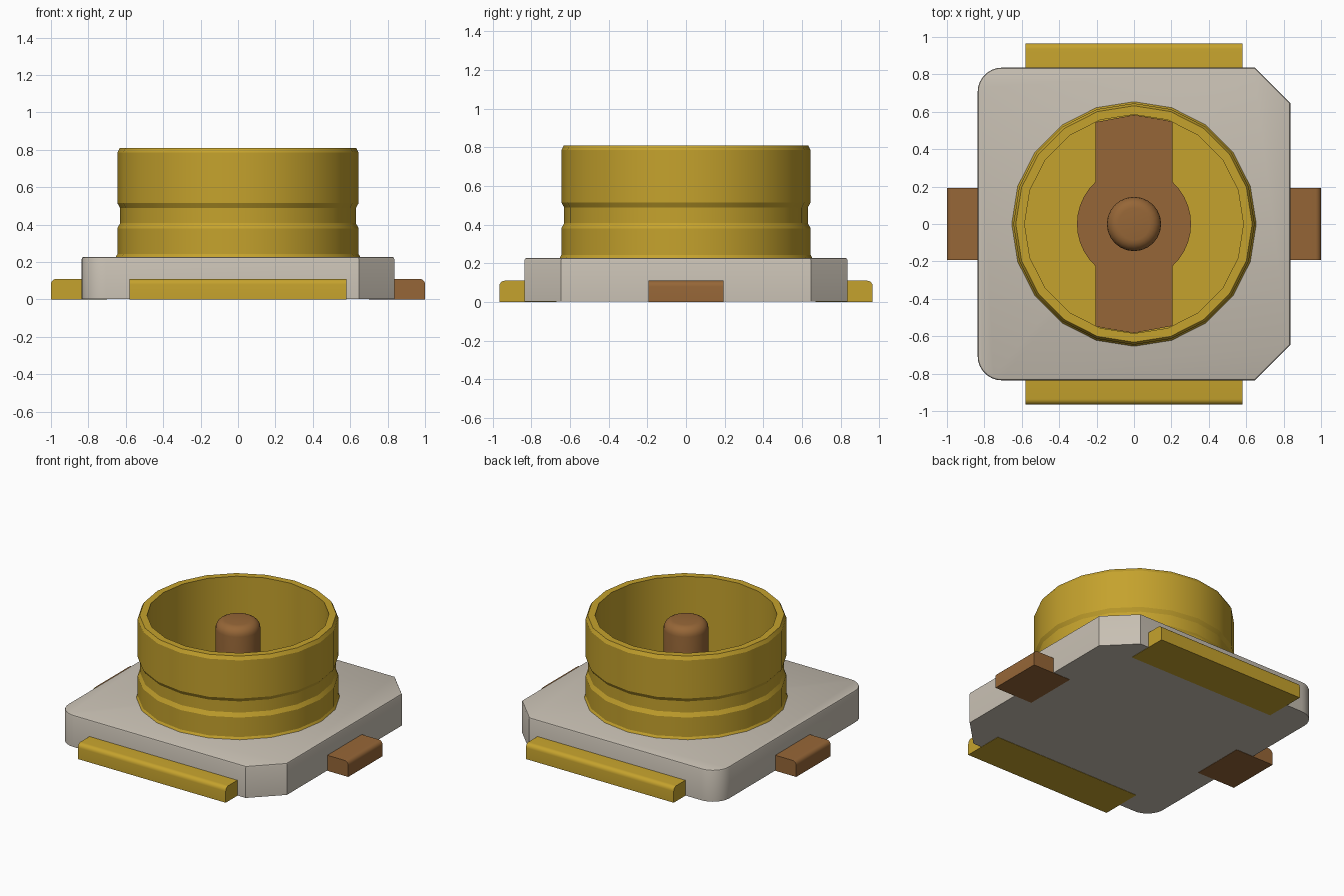
import bpy, bmesh, math
from mathutils import Matrix, Vector

cube = bpy.data.objects.get("Cube")
if cube:
    bpy.data.objects.remove(cube, do_unlink=True)


def material(name, rgb):
    m = bpy.data.materials.new(name)
    m.use_nodes = True
    m.diffuse_color = (*rgb, 1)
    bsdf = next(n for n in m.node_tree.nodes if n.type == 'BSDF_PRINCIPLED')
    bsdf.inputs["Base Color"].default_value = (*rgb, 1)
    return m


GOLD = material("gold", (0.558, 0.362, 0.026))
BRONZE = material("bronze brown", (0.305, 0.133, 0.038))
CREAM = material("warm grey plastic", (0.578, 0.527, 0.451))


def finish(name, bm, *mats, angle=35):
    bmesh.ops.recalc_face_normals(bm, faces=bm.faces)
    mesh = bpy.data.meshes.new(name)
    bm.to_mesh(mesh)
    bm.free()
    ob = bpy.data.objects.new(name, mesh)
    bpy.context.collection.objects.link(ob)
    for m in mats:
        mesh.materials.append(m)
    bpy.ops.object.select_all(action='DESELECT')
    ob.select_set(True)
    bpy.context.view_layer.objects.active = ob
    bpy.ops.object.shade_smooth_by_angle(angle=math.radians(angle))
    return ob


def prism(points, direction):
    """Closed outline extruded along a direction."""
    bm = bmesh.new()
    face = bm.faces.new([bm.verts.new(p) for p in points])
    out = bmesh.ops.extrude_face_region(bm, geom=[face], use_keep_orig=True)
    moved = [v for v in out["geom"] if isinstance(v, bmesh.types.BMVert)]
    bmesh.ops.translate(bm, verts=moved, vec=direction)
    return bm


def lathe(name, profile, sides, mat, angle=35):
    """Profile of (radius, height) pairs spun about z."""
    bm = bmesh.new()
    vs = [bm.verts.new((r, 0, z)) for r, z in profile]
    edges = [bm.edges.new(pair) for pair in zip(vs, vs[1:])]
    bmesh.ops.spin(bm, geom=vs + edges, cent=(0, 0, 0), axis=(0, 0, 1),
                   angle=2 * math.pi, steps=sides)
    bmesh.ops.remove_doubles(bm, verts=bm.verts, dist=1e-4)
    return finish(name, bm, mat, angle=angle)


def arc(cx, cy, r, a0, a1, n):
    return [(cx + r * math.cos(math.radians(a0 + (a1 - a0) * i / n)),
             cy + r * math.sin(math.radians(a0 + (a1 - a0) * i / n)))
            for i in range(n + 1)]


# Plastic base: two chamfered corners, two rounded corners, softened top rim
S, CH, R, TOP = 0.836, 0.19, 0.13, 0.227
outline = [(S - CH, -S), (S, -S + CH), (S, S - CH), (S - CH, S)]
outline += arc(-S + R, S - R, R, 90, 180, 8) + arc(-S + R, -S + R, R, 180, 270, 8)
bm = prism([(x, y, 0.002) for x, y in outline], (0, 0, TOP - 0.002))
rim = [e for e in bm.edges if all(v.co.z > TOP - 1e-4 for v in e.verts)]
bmesh.ops.bevel(bm, geom=rim, offset=0.012, segments=2, affect='EDGES', profile=0.5)
finish("base_block", bm, CREAM)

# Outer contact cup: floor, inner wall, rim and grooved outer wall
lathe("contact_cup", [
    (0, 0.235), (0.585, 0.235), (0.585, 0.81), (0.632, 0.81), (0.645, 0.785),
    (0.645, 0.515), (0.630, 0.488), (0.630, 0.408), (0.645, 0.380),
    (0.645, 0.242), (0.655, 0.225)], 20, GOLD, angle=25)

# Flush bronze strip with a round centre on the cup floor
W, RC = 0.205, 0.305
a = math.degrees(math.acos(W / RC))
half = [(W, -0.545)] + arc(0, 0, RC, -a, a, 10) + [(W, 0.545), (0.18, 0.553), (0, 0.583)]
strip = half + [(-x, -y) for x, y in half]
finish("floor_strip", prism([(x, y, 0.236) for x, y in strip], (0, 0, 0.008)), BRONZE)

# Centre pin with a rounded tip
PR, F, PT = 0.145, 0.06, 0.777
lathe("centre_pin", [(PR, 0.24)] + arc(PR - F, PT - F, F, 0, 90, 5) + [(0, PT)], 24, BRONZE)


def tab(name, reach, inner, half_width, turn, *mats):
    """Solder tab pointing along +x, rounded on its outer top edge, then turned."""
    h, r = 0.11, 0.03
    prof = [(inner, 0), (reach, 0)] + arc(reach - r, h - r, r, 0, 90, 5) + [(inner, h)]
    bm = prism([(x, -half_width, z) for x, z in prof], (0, 2 * half_width, 0))
    bmesh.ops.transform(bm, matrix=Matrix.Rotation(math.radians(turn), 4, 'Z'), verts=bm.verts)
    return finish(name, bm, *mats)


# Ground tabs front and back, signal tabs left and right
tab("front_ground_tab", 0.966, 0.67, 0.58, -90, GOLD)
tab("back_ground_tab", 0.966, 0.67, 0.58, 90, GOLD)
tab("left_signal_tab", 1.0, 0.70, 0.193, 0, BRONZE)
right_tab = tab("right_signal_tab", 1.0, 0.70, 0.193, 180, BRONZE, GOLD)

# The right tab's front end is plated gold
for p in right_tab.data.polygons:
    p.material_index = 1 if p.normal.dot(Vector((0, -1, 0))) > 0.9 else 0
